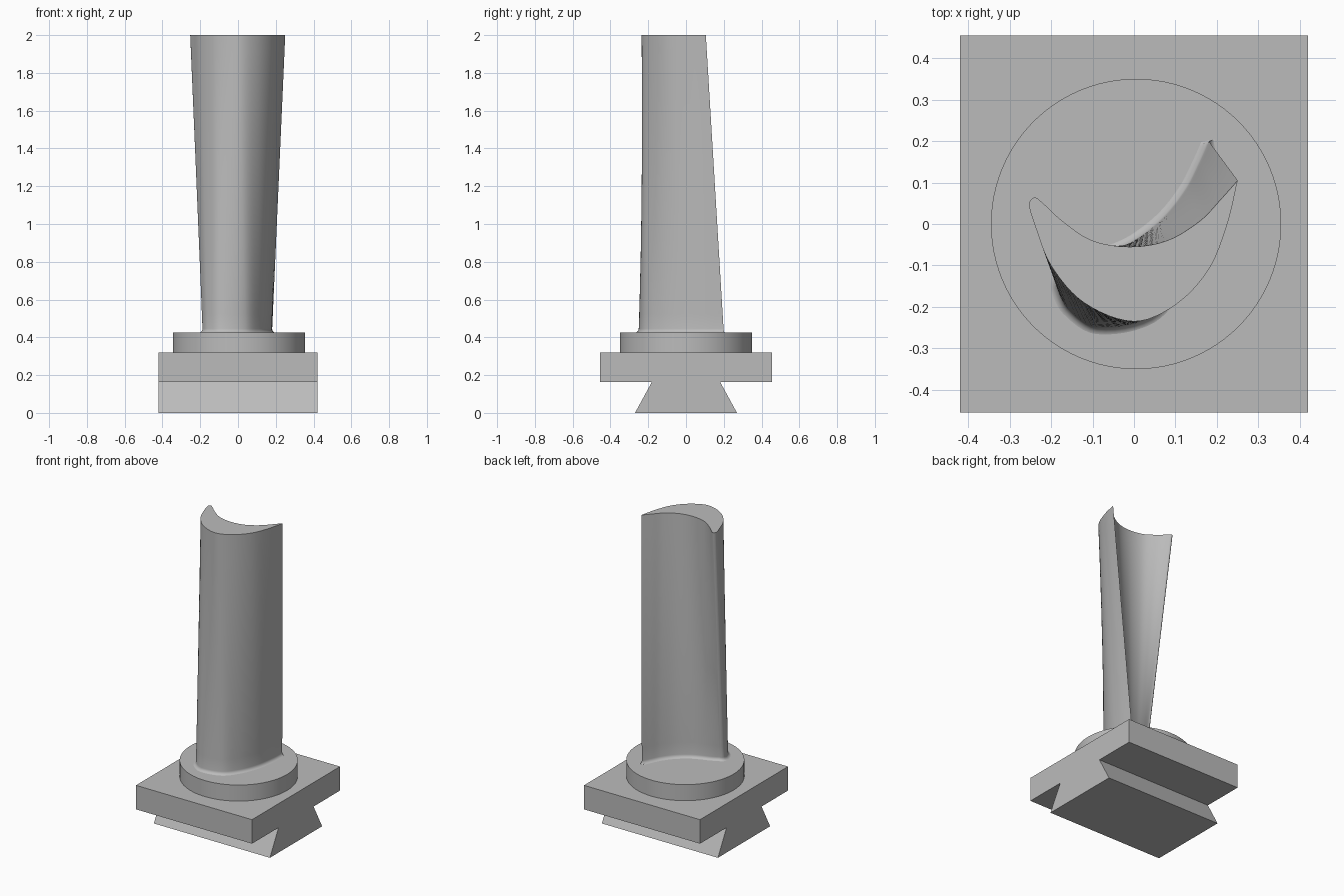
import bpy, bmesh, math
from mathutils import Vector

cube = bpy.data.objects.get("Cube")
if cube:
    bpy.data.objects.remove(cube, do_unlink=True)

metal = bpy.data.materials.new("grey_metal")
metal.use_nodes = True
metal.diffuse_color = (0.5, 0.5, 0.5, 1)
metal.node_tree.nodes["Principled BSDF"].inputs["Base Color"].default_value = (0.5, 0.5, 0.5, 1)


def loft(name, rings, smooth=False):
    """Closed solid through matching counter-clockwise rings of points."""
    bm = bmesh.new()
    loops = [[bm.verts.new(p) for p in ring] for ring in rings]
    for low, high in zip(loops, loops[1:]):
        for i in range(len(low)):
            j = (i + 1) % len(low)
            bm.faces.new((low[i], low[j], high[j], high[i]))
    bm.faces.new(loops[0][::-1])
    bm.faces.new(loops[-1])
    bmesh.ops.recalc_face_normals(bm, faces=bm.faces)
    mesh = bpy.data.meshes.new(name)
    bm.to_mesh(mesh)
    bm.free()
    mesh.materials.append(metal)
    obj = bpy.data.objects.new(name, mesh)
    bpy.context.collection.objects.link(obj)
    if smooth:
        bpy.ops.object.select_all(action='DESELECT')
        obj.select_set(True)
        bpy.context.view_layer.objects.active = obj
        bpy.ops.object.shade_smooth_by_angle(angle=math.radians(35))
    return obj


def rectangle(hx, hy, z):
    return [(-hx, -hy, z), (hx, -hy, z), (hx, hy, z), (-hx, hy, z)]


def circle(r, z, n=96):
    return [(r * math.cos(math.tau * i / n) + 0.005, r * math.sin(math.tau * i / n), z)
            for i in range(n)]


def smooth_curve(points, steps=6):
    """Smooth open curve through the points, sharp where the ends meet."""
    p = [Vector(q) for q in points]
    last = len(p) - 1
    tangents = []
    for i in range(last + 1):
        a, b = max(i - 1, 0), min(i + 1, last)
        length = sum((p[k + 1] - p[k]).length for k in range(a, b))
        tangents.append((p[b] - p[a]) / length)
    out = []
    for i in range(last):
        d = (p[i + 1] - p[i]).length
        for s in range(steps):
            t = s / steps
            h = t * t * (3 - 2 * t)
            out.append(p[i] * (1 - h) + p[i + 1] * h
                       + tangents[i] * (d * t * (1 - t) ** 2)
                       - tangents[i + 1] * (d * t * t * (1 - t)))
    return out


def grow(ring, amount):
    """Offset a flat ring outward."""
    out = []
    for i, q in enumerate(ring):
        t = (ring[(i + 1) % len(ring)] - ring[i - 1]).normalized()
        out.append(q + Vector((t.y, -t.x)) * amount)
    return out


# Root: dovetail, slab and round platform
loft("dovetail_root", [rectangle(0.42, 0.27, 0), rectangle(0.42, 0.18, 0.165)])
loft("base_slab", [rectangle(0.42, 0.455, 0.163), rectangle(0.42, 0.455, 0.32)])
loft("round_platform", [circle(0.35, 0.318), circle(0.35, 0.425)], smooth=True)

# Blade sections: trailing edge, hollow side, rounded leading edge, bulged side
tip = smooth_curve([
    (.25, .105), (.21, .06), (.16, .008), (.08, -.04), (-.01, -.055), (-.1, -.04),
    (-.17, .005), (-.225, .055), (-.24, .064), (-.253, .05), (-.24, 0), (-.2, -.1),
    (-.12, -.19), (0, -.235), (.1, -.195), (.18, -.11), (.225, 0), (.25, .105)])
foot = smooth_curve([
    (.18, .2), (.158, .15), (.125, .085), (.07, .015), (0, -.04), (-.06, -.068),
    (-.12, -.09), (-.163, -.113), (-.176, -.116), (-.186, -.13), (-.185, -.155), (-.16, -.205),
    (-.09, -.25), (.04, -.225), (.11, -.14), (.155, -.03), (.175, .09), (.18, .2)])

Z_FOOT, FILLET = 0.424, 0.022
rings = []


def add_ring(z, flare):
    f = (z - Z_FOOT) / (2 - Z_FOOT)
    section = [a.lerp(b, f) for a, b in zip(foot, tip)]
    rings.append([(q.x, q.y, z) for q in grow(section, flare)])


# Fillet at the foot, then the twisted span
for k in range(6):
    a = math.pi / 2 * k / 5
    add_ring(Z_FOOT + FILLET * (1 - math.cos(a)), FILLET * (1 - math.sin(a)))
for k in range(1, 21):
    add_ring(Z_FOOT + FILLET + (2 - Z_FOOT - FILLET) * k / 20, 0)
loft("twisted_blade", rings, smooth=True)
